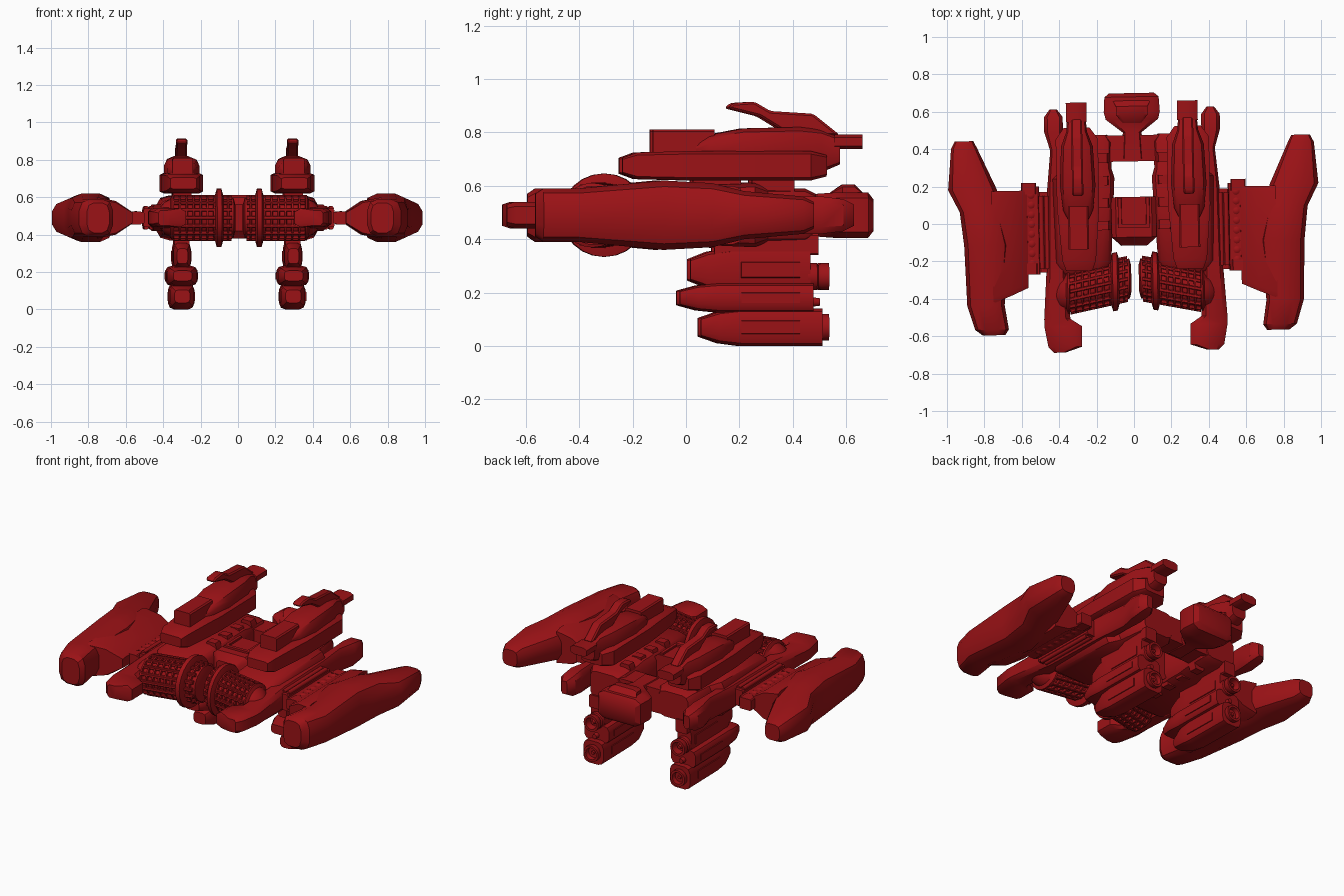
import bpy, bmesh, math
from mathutils import Matrix

cube = bpy.data.objects.get("Cube")
if cube:
    bpy.data.objects.remove(cube, do_unlink=True)

red = bpy.data.materials.new("dark_red")
red.use_nodes = True
red.diffuse_color = (0.33, 0.006, 0.008, 1)
shader = red.node_tree.nodes["Principled BSDF"]
shader.inputs["Base Color"].default_value = red.diffuse_color

YAW = 0.02   # the whole craft sits slightly turned
DECK = 0.49  # height of the hull's centre line
POD = 0.297  # sideways position of the upper and lower pods
BAR = 0.42   # sideways position of the long side bars


def finish(name, bm, mirror=True):
    """Turn a bmesh into a shaded, optionally mirrored object."""
    bmesh.ops.remove_doubles(bm, verts=bm.verts, dist=0.0001)
    bmesh.ops.recalc_face_normals(bm, faces=bm.faces)
    mesh = bpy.data.meshes.new(name)
    bm.to_mesh(mesh)
    bm.free()
    mesh.materials.append(red)
    obj = bpy.data.objects.new(name, mesh)
    bpy.context.collection.objects.link(obj)
    obj.rotation_euler.z = YAW
    bpy.ops.object.select_all(action="DESELECT")
    obj.select_set(True)
    bpy.context.view_layer.objects.active = obj
    bpy.ops.object.shade_smooth_by_angle(angle=math.radians(35))
    if mirror:
        modifier = obj.modifiers.new("mirror", "MIRROR")
        modifier.use_mirror_merge = False


def section(width, height, cut, segments):
    """Rounded rectangle around the origin, given by half sizes."""
    points = []
    for corner, (sx, sz) in enumerate(((1, 1), (-1, 1), (-1, -1), (1, -1))):
        for step in range(segments + 1):
            angle = (corner + step / segments) * math.pi / 2
            points.append((width * (sx * (1 - cut) + cut * math.cos(angle)),
                           height * (sz * (1 - cut) + cut * math.sin(angle))))
    return points


def add_loft(bm, stations, across=0, z=DECK, axis="y", cut=0.4, segments=2):
    """Skin stations of (position, sideways offset, half width, half height)."""
    previous = None
    for along, offset, width, height in stations:
        ring = []
        for u, v in section(width, height, cut, segments):
            side = across + offset + u
            place = (side, along, z + v) if axis == "y" else (along, side, z + v)
            ring.append(bm.verts.new(place))
        if previous is None:
            bm.faces.new(ring)
        else:
            for i in range(len(ring)):
                bm.faces.new((previous[i - 1], previous[i], ring[i], ring[i - 1]))
        previous = ring
    bm.faces.new(previous)


def loft(name, stations, mirror=True, **options):
    bm = bmesh.new()
    add_loft(bm, stations, **options)
    finish(name, bm, mirror)


def add_block(bm, x, start, end, z, width, height, cut=0.15):
    """Chamfered box between two y positions, given by half sizes."""
    ends = [(start, 0, width, height), (end, 0, width, height)]
    add_loft(bm, ends, across=x, z=z, cut=cut, segments=1)


def block(name, *dimensions, mirror=True, **options):
    bm = bmesh.new()
    add_block(bm, *dimensions, **options)
    finish(name, bm, mirror)


def lathe(bm, x, z, profile):
    """Round part along y, from (y, radius) pairs."""
    add_loft(bm, [(y, 0, r, r) for y, r in profile], across=x, z=z, cut=1, segments=4)


# Outer weapon pods with the wedge wings inside them
loft("outer_pod", [
    (-.58, -.04, .06, .08), (-.55, -.03, .09, .1), (-.42, 0, .1, .1), (-.1, -.01, .12, .13),
    (.08, .02, .11, .12), (.2, .06, .13, .09), (.42, .1, .07, .07), (.46, .1, .05, .05)],
    across=.8, cut=.6)
loft("wedge_wing", [(.57, 0, .26, .03), (.66, -.02, .28, .09), (.76, -.04, .3, .11)],
     across=-.07, axis="x", cut=.1, segments=1)
for place, y in (("front", -.26), ("rear", .17)):
    block(place + "_wing_root", .56, y, y + .06, DECK, .04, .035)

# Long side bars with front hooks and rear tips
loft("side_bar", [
    (-.68, -.01, .03, .04), (-.65, -.04, .09, .05), (-.54, -.03, .1, .05), (-.5, 0, .07, .05),
    (-.2, 0, .05, .07), (.2, 0, .04, .07), (.4, -.01, .03, .07), (.5, 0, .05, .07),
    (.58, 0, .05, .06), (.62, 0, .02, .04)], across=BAR, cut=.35, segments=1)

# Ribbed racks between the hull and the wings
block("side_rack", .46, -.25, .18, DECK, .05, .05)
block("knob_shelf", .54, -.26, .21, DECK, .035, .03)
bm = bmesh.new()
for i in range(3):
    for side in (-1, 1):
        lathe(bm, .435 + i * .03, DECK + side * .05, [(-.23, .013), (.16, .013)])
for i in range(8):
    spot = Matrix.Translation((.548, i * .052 - .2, DECK))
    bmesh.ops.create_uvsphere(bm, u_segments=10, v_segments=6, radius=.036, matrix=spot)
finish("rack_rods_and_knobs", bm)

# Hull halves, centre block and tail
loft("main_hull", [
    (-.26, 0, .12, .06), (-.2, 0, .15, .1), (.25, -.01, .165, .12), (.3, -.03, .13, .1),
    (.44, -.04, .125, .1), (.48, -.04, .1, .08)], across=.275)
bm = bmesh.new()
for i in range(4):
    y = i * .12 - .03
    add_block(bm, .165, y, y + .05, DECK, .04, .122, cut=.3)
finish("hull_ribs", bm)
loft("centre_block", [(-.115, 0, .07, .07), (-.07, 0, .12, .11), (.145, 0, .12, .11)],
     mirror=False, cut=.2, segments=1)
block("centre_rail", .075, 0, .14, .6, .01, .012)
block("centre_ledge", 0, -.02, 0, .6, .085, .012, mirror=False)
block("cross_beam", 0, .335, .475, DECK, .16, .075, mirror=False)
loft("tail_block", [
    (.35, 0, .06, .08), (.49, 0, .05, .08), (.56, 0, .14, .085), (.6, 0, .15, .085),
    (.68, 0, .145, .085), (.7, 0, .12, .06)], mirror=False, cut=.25, segments=1)
loft("tail_ridge", [(.54, 0, .05, .01), (.585, 0, .085, .04), (.63, 0, .085, .04),
     (.66, 0, .1, .01)], mirror=False, z=.565, cut=.25, segments=1)


# Slanted front drums, ribbed around and along
def drum_ring(x, radius):
    return (x, -.2 * x, radius, radius)


drum = dict(across=-.285, axis="x", cut=1, segments=6)
profile = [drum_ring(.02, .07)]
for i in range(9):
    x = .03 + i * .037
    profile += [drum_ring(x, .107), drum_ring(x + .024, .107),
                drum_ring(x + .026, .121), drum_ring(x + .035, .121)]
profile += [drum_ring(.37, .1), drum_ring(.4, .085), drum_ring(.425, .055)]
loft("front_drum", profile, **drum)
loft("drum_collar", [drum_ring(.085, .12), drum_ring(.095, .156),
     drum_ring(.12, .156), drum_ring(.13, .12)], **drum)
bm = bmesh.new()
for i in range(16):
    angle = i * math.tau / 16
    strip = [(x, -.2 * x, .01, .01) for x in (.04, .35)]
    add_loft(bm, strip, across=-.285 + .113 * math.cos(angle),
             z=DECK + .113 * math.sin(angle), axis="x", segments=1)
finish("drum_bars", bm)

# Upper pods: flat base, humped back, box and swept fin
loft("upper_pod_base", [
    (-.245, 0, .07, .03), (-.19, 0, .09, .05), (0, 0, .105, .055), (.1, 0, .113, .055),
    (.46, 0, .113, .055), (.52, 0, .07, .04)], across=POD, z=.675, cut=.2, segments=1)
loft("upper_pod_hump", [
    (0, 0, .04, .01), (.08, 0, .08, .06), (.21, 0, .095, .085), (.42, 0, .085, .09),
    (.5, 0, .055, .08), (.57, 0, .05, .05)], across=POD, z=.73, cut=.55)
block("upper_pod_tail", POD, .55, .655, .765, .055, .027, cut=.4)
block("upper_pod_box", POD, -.13, .1, .76, .055, .05)
bm = bmesh.new()
outline = [(.15, .89), (.17, .91), (.25, .915), (.31, .88), (.47, .87), (.57, .79),
           (.4, .78), (.27, .86)]
face = bm.faces.new([bm.verts.new((POD - .03, y, z)) for y, z in outline])
solid = bmesh.ops.extrude_face_region(bm, geom=[face])["geom"]
far_side = [item for item in solid if isinstance(item, bmesh.types.BMVert)]
bmesh.ops.translate(bm, vec=(.06, 0, 0), verts=far_side)
bmesh.ops.bevel(bm, geom=bm.edges[:], offset=.008, segments=1, affect="EDGES")
finish("swept_fin", bm)

# Pylons joining the hull to the pods above and below
block("upper_front_pylon", POD, .02, .2, .6, .05, .04)
block("upper_rear_pylon", POD, .24, .4, .6, .05, .05)
block("lower_pylon", POD, .1, .49, .38, .04, .04)

# Lower engine pods: three stacked tapered layers with side panels
for layer, front, back, z, width, height in (
        ("bottom", .05, .505, .07, .068, .07),
        ("middle", -.03, .47, .18, .083, .055),
        ("top", .01, .46, .285, .048, .08)):
    loft("engine_" + layer, [
        (front, 0, width * .6, height * .5), (front + .07, 0, width * .95, height * .85),
        (front + .15, 0, width, height), (back, 0, width, height)],
        across=POD, z=z, cut=.5)
    block("engine_panel_" + layer, POD, .2, .42, z, width + .004, height * .4)

# Twin hollow nozzles and a small vent between them
bm = bmesh.new()
for z in (.07, .26):
    lathe(bm, POD, z, [(.45, .05), (.485, .05), (.49, .043), (.5, .05), (.53, .05),
                       (.53, .036), (.49, .03), (.49, .015), (.515, .01)])
lathe(bm, POD, .165, [(.45, .02), (.495, .014)])
finish("engine_nozzles", bm)
